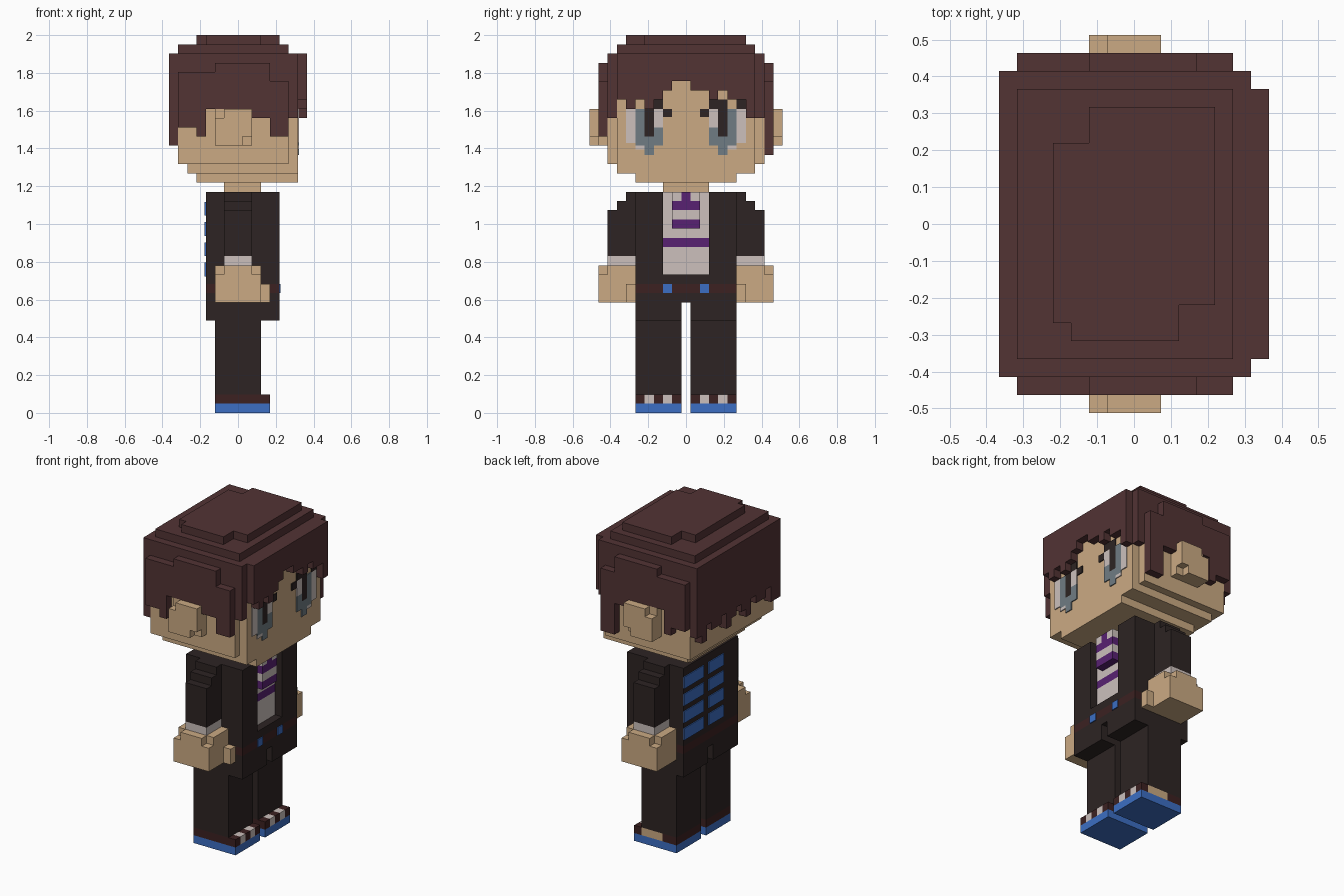
import bpy, bmesh

if "Cube" in bpy.data.objects:
    bpy.data.objects.remove(bpy.data.objects["Cube"])

V = 2 / 41                      # size of one block; grid is 15 x 21 x 41 blocks
DIRS = [(1, 0, 0), (-1, 0, 0), (0, 1, 0), (0, -1, 0), (0, 0, 1), (0, 0, -1)]


def material(name, rgb):
    m = bpy.data.materials.new(name)
    lin = [((c / 255 + 0.055) / 1.055) ** 2.4 for c in rgb]
    m.diffuse_color = (*lin, 1)
    m.use_nodes = True
    m.node_tree.nodes["Principled BSDF"].inputs["Base Color"].default_value = m.diffuse_color
    return m


HAIR = material("brown hair", (82, 51, 52))
SKIN = material("tan skin", (203, 170, 131))
BLACK = material("black cloth", (45, 36, 35))
MAROON = material("dark maroon", (60, 33, 33))
BLUE = material("blue", (60, 110, 195))
PURPLE = material("purple", (88, 33, 114))
WHITE = material("off white", (204, 192, 188))
GREY = material("eye grey", (112, 124, 131))


def box(x0, x1, y0, y1, z0, z1):
    return {(x, y, z) for x in range(x0, x1) for y in range(y0, y1) for z in range(z0, z1)}


def flip(cells):
    return {(x, 20 - y, z) for x, y, z in cells}


def both(cells):
    return cells | flip(cells)


def finish(name, bm, mat):
    me = bpy.data.meshes.new(name)
    bm.to_mesh(me)
    bm.free()
    me.materials.append(mat)
    ob = bpy.data.objects.new(name, me)
    bpy.context.collection.objects.link(ob)


def blocks(name, cells, mat):
    """Outer skin of a set of unit blocks, with flat areas merged."""
    bm = bmesh.new()
    verts = {}

    def vert(p):
        if p not in verts:
            verts[p] = bm.verts.new(((p[0] - 7.5) * V, (p[1] - 10.5) * V, p[2] * V))
        return verts[p]

    for c in sorted(cells):
        for d in DIRS:
            if tuple(a + b for a, b in zip(c, d)) in cells:
                continue
            ax = next(i for i in range(3) if d[i])
            u, w = (ax + 1) % 3, (ax + 2) % 3
            quad = []
            for du, dw in ((0, 0), (1, 0), (1, 1), (0, 1)):
                p = list(c)
                p[ax] += d[ax] > 0
                p[u] += du
                p[w] += dw
                quad.append(vert(tuple(p)))
            bm.faces.new(quad if d[ax] > 0 else quad[::-1])
    bmesh.ops.dissolve_limit(bm, angle_limit=0.01, verts=bm.verts[:], edges=bm.edges[:])
    finish(name, bm, mat)


def plates(name, rects, x, side, mat):
    """Thin painted rectangles (y0, y1, z0, z1) on a face looking along x."""
    bm = bmesh.new()
    t = 0.006
    for y0, y1, z0, z1 in rects:
        r = bmesh.ops.create_cube(bm, size=1)
        for v in r["verts"]:
            v.co = ((x - 7.5) * V + side * t / 2 + v.co.x * t,
                    ((y0 + y1) / 2 - 10.5 + v.co.y * (y1 - y0)) * V,
                    ((z0 + z1) / 2 + v.co.z * (z1 - z0)) * V)
    finish(name, bm, mat)


# Shoes with laces and a bare ankle patch on one side
laces = both(box(10, 11, 6, 7, 1, 2) | box(10, 11, 8, 9, 1, 2))
ankle = box(7, 10, 9, 10, 1, 2) | box(7, 10, 15, 16, 1, 2)
blocks("shoe_soles", both(box(5, 11, 5, 10, 0, 1)), BLUE)
blocks("shoe_uppers", both(box(5, 11, 5, 10, 1, 2)) - laces - ankle, MAROON)
blocks("shoe_laces", laces, WHITE)
blocks("ankles", ankle, SKIN)

# Trousers, belt and belt buckles
blocks("trousers", both(box(5, 10, 5, 10, 2, 10) | box(4, 12, 5, 10, 10, 12))
       | box(4, 12, 5, 16, 12, 13), BLACK)
blocks("belt", box(4, 12, 5, 16, 13, 14), MAROON)
plates("belt_buckles", [(8, 9, 13, 14), (12, 13, 13, 14)], 12, 1, BLUE)

# Jacket with an open front, stepped shoulders and sleeves
opening = box(10, 12, 8, 13, 15, 24)
sleeve = box(6, 9, 4, 5, 17, 24) | box(6, 9, 3, 4, 17, 23) | box(6, 9, 2, 3, 17, 22)
blocks("jacket", (box(4, 12, 5, 16, 14, 24) - opening) | both(sleeve), BLACK)

# Shirt and striped tie set in the opening
stripes = box(10, 11, 8, 13, 18, 19)
tie = box(11, 12, 9, 12, 20, 21) | box(11, 12, 9, 12, 22, 23) | box(11, 12, 10, 11, 23, 24)
shirt = box(10, 11, 8, 13, 15, 24) | box(11, 12, 9, 12, 20, 24)
blocks("shirt", shirt - stripes - tie, WHITE)
blocks("tie", stripes | tie, PURPLE)

# Plain blue bars painted on the jacket back
plates("back_bars", [(y0, y1, z, z + 1.5) for y0, y1 in ((8, 11), (12, 16))
                     for z in (14.8, 17, 19.2, 21.4)], 4, -1, BLUE)

# Cuffs and hands
blocks("cuffs", both(box(6, 9, 2, 5, 16, 17)), WHITE)
hand = box(5, 10, 2, 5, 12, 16) | box(5, 10, 1, 2, 12, 15) | box(6, 9, 1, 2, 15, 16)
blocks("hands", both(hand | box(10, 11, 4, 5, 12, 14)), SKIN)

# Neck, head and ears
blocks("neck", box(6, 10, 8, 13, 24, 25), SKIN)
blocks("head", box(3, 14, 5, 16, 25, 26) | box(2, 14, 3, 18, 26, 27)
       | box(1, 13, 2, 19, 27, 36) | box(13, 14, 3, 18, 27, 36), SKIN)
ear = box(5, 9, 0, 2, 29, 33) - box(5, 6, 0, 1, 32, 33) - box(8, 9, 0, 1, 29, 30)
blocks("ears", both(ear), SKIN)

# Hair: stepped crown
hair = box(0, 14, 2, 19, 36, 39) | box(14, 15, 3, 18, 36, 39) | box(1, 13, 3, 18, 39, 40)
hair |= (box(3, 12, 4, 17, 40, 41) - box(3, 5, 15, 17, 40, 41)
         - box(10, 12, 4, 6, 40, 41) - box(3, 4, 4, 5, 40, 41))
# Hair: side locks (x start, x end, bottom, top)
for x0, x1, lo, hi in ((1, 3, 31, 37), (3, 4, 30, 37), (4, 5, 33, 37),
                       (5, 9, 33, 38), (9, 11, 32, 38), (11, 13, 30, 36)):
    hair |= box(x0, x1, 1, 2, lo, hi)
    hair |= box(x0, x1, 19, 20, 28 if x0 == 11 else lo, hi)
hair |= both(box(13, 14, 2, 3, 32, 36))
# Hair: fringe and ragged back, one bottom height per column
for i, lo in enumerate((34, 33, 34, 33, 34, 35, 36, 36, 35, 35, 34, 35, 34, 34, 32)):
    hair |= box(14, 15, 3 + i, 4 + i, lo, 37)
for i, lo in enumerate((29, 29, 31, 30, 30, 31, 29, 30, 31, 30, 29, 31, 30, 30, 31, 29, 30)):
    hair |= box(0, 1, 2 + i, 3 + i, lo, 37)
blocks("hair", hair, HAIR)


# Eyes painted on the face
def eye_pair(name, rects, mat):
    plates(name, rects + [(21 - b, 21 - a, c, d) for a, b, c, d in rects], 14, 1, mat)


eye_pair("eye_whites", [(4, 5, 29.3, 33), (7, 8, 31, 33), (5, 6, 28.6, 29)], WHITE)
eye_pair("irises", [(5, 6, 29, 33), (6, 7, 28, 30), (7, 8, 29, 31)], GREY)
eye_pair("pupils_and_lashes", [(6, 7, 30, 34), (4, 5, 33, 34), (7, 8, 33, 34),
                               (8, 9, 32.1, 33)], BLACK)
